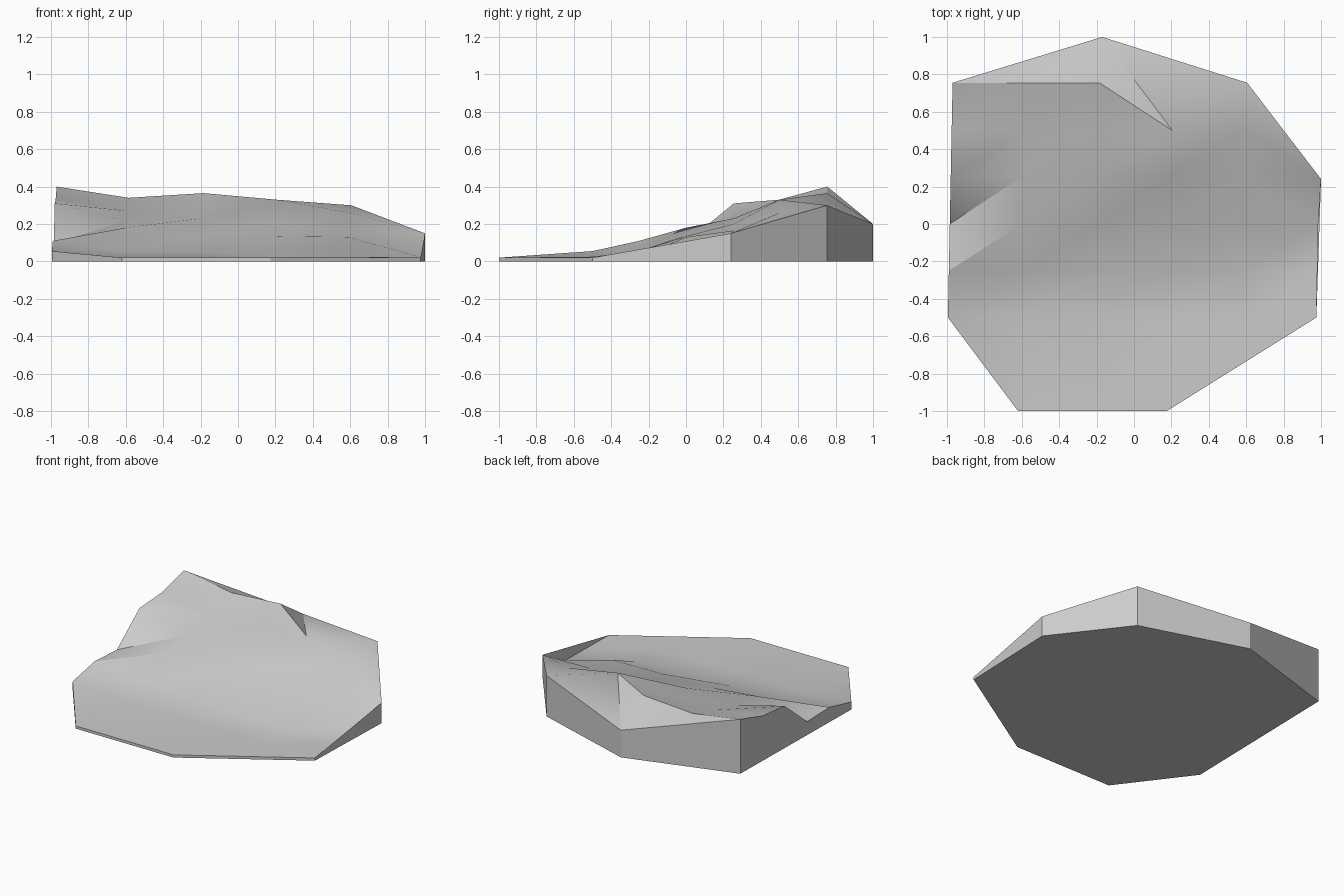
import bpy
import bmesh
from mathutils import Vector
from mathutils.geometry import delaunay_2d_cdt

default_cube = bpy.data.objects.get("Cube")
if default_cube:
    bpy.data.objects.remove(default_cube, do_unlink=True)


def make_material(name, value):
    mat = bpy.data.materials.new(name)
    mat.use_nodes = True
    colour = (value, value, value, 1)
    mat.diffuse_color = colour
    mat.node_tree.nodes["Principled BSDF"].inputs["Base Color"].default_value = colour
    return mat


# Heights of the hillside on a slightly skewed grid, front row first
NONE = None
columns = [-.985, -.6, -.2, .195, .59, .985]
rows = [
    (-1, [NONE, .02, .02, .02, NONE, NONE]),
    (-.5, [.055, .025, .025, .02, .02, .02]),
    (-.25, [.11, .055, .055, .025, .025, .02]),
    (0, [.1, .18, .14, .135, .13, .02]),
    (.255, [.31, .215, .23, .2, .165, NONE]),
    (.5, [.33, .27, .28, .33, .26, NONE]),
    (.755, [.4, .34, .365, NONE, .3, NONE]),
]
points = []
grid = {}
for i, (y, heights) in enumerate(rows):
    for j, height in enumerate(heights):
        if height is not None:
            grid[i, j] = len(points)
            points.append(Vector((columns[j] + .02 * y, y, height)))

# Corners that lie off the grid
east = len(points)
points.append(Vector((1, .24, .15)))
north = len(points)
points.append(Vector((-.17, 1, .2)))

# Outline, counter-clockwise from the front
front = [grid[0, j] for j in (1, 2, 3)]
right_dip = [grid[2, 5], grid[3, 5]]
left = [grid[i, 0] for i in range(6, 0, -1)]
outline = front + [grid[1, 5]] + right_dip + [east, grid[6, 4], north] + left

# Creases: the back ridge and one diagonal for every full grid cell
ridge = [grid[6, 0], grid[6, 1], grid[6, 2], grid[5, 3], grid[6, 4]]
creases = list(zip(ridge, ridge[1:]))
for i, j in grid:
    cell = [(i, j), (i + 1, j), (i, j + 1), (i + 1, j + 1)]
    if all(key in grid for key in cell):
        creases.append((grid[cell[0]], grid[cell[3]]))

flat = [p.xy for p in points]
result = delaunay_2d_cdt(flat, creases, [outline], 1, 1e-5)
origins = result[3]

bm = bmesh.new()
top = [bm.verts.new(p) for p in points]

# Hillside surface
for face in result[2]:
    corners = [top[origins[k][0]] for k in face]
    bm.faces.new(corners)

# Straight walls and underside; the right wall stands above the dip
rim = [k for k in outline if k not in right_dip]
base = {k: bm.verts.new((points[k].x, points[k].y, 0)) for k in rim}
for a, b in zip(rim, rim[1:] + rim[:1]):
    bm.faces.new([base[a], base[b], top[b], top[a]])
bm.faces.new([base[k] for k in reversed(rim)])

mesh = bpy.data.meshes.new("hillside")
bm.to_mesh(mesh)
bm.free()
hillside = bpy.data.objects.new("hillside", mesh)
bpy.context.scene.collection.objects.link(hillside)
mesh.materials.append(make_material("stone grey", .6))

# Smooth slopes with crisp rim and ridge
bpy.ops.object.select_all(action="DESELECT")
hillside.select_set(True)
bpy.context.view_layer.objects.active = hillside
bpy.ops.object.shade_smooth_by_angle(angle=.55)
